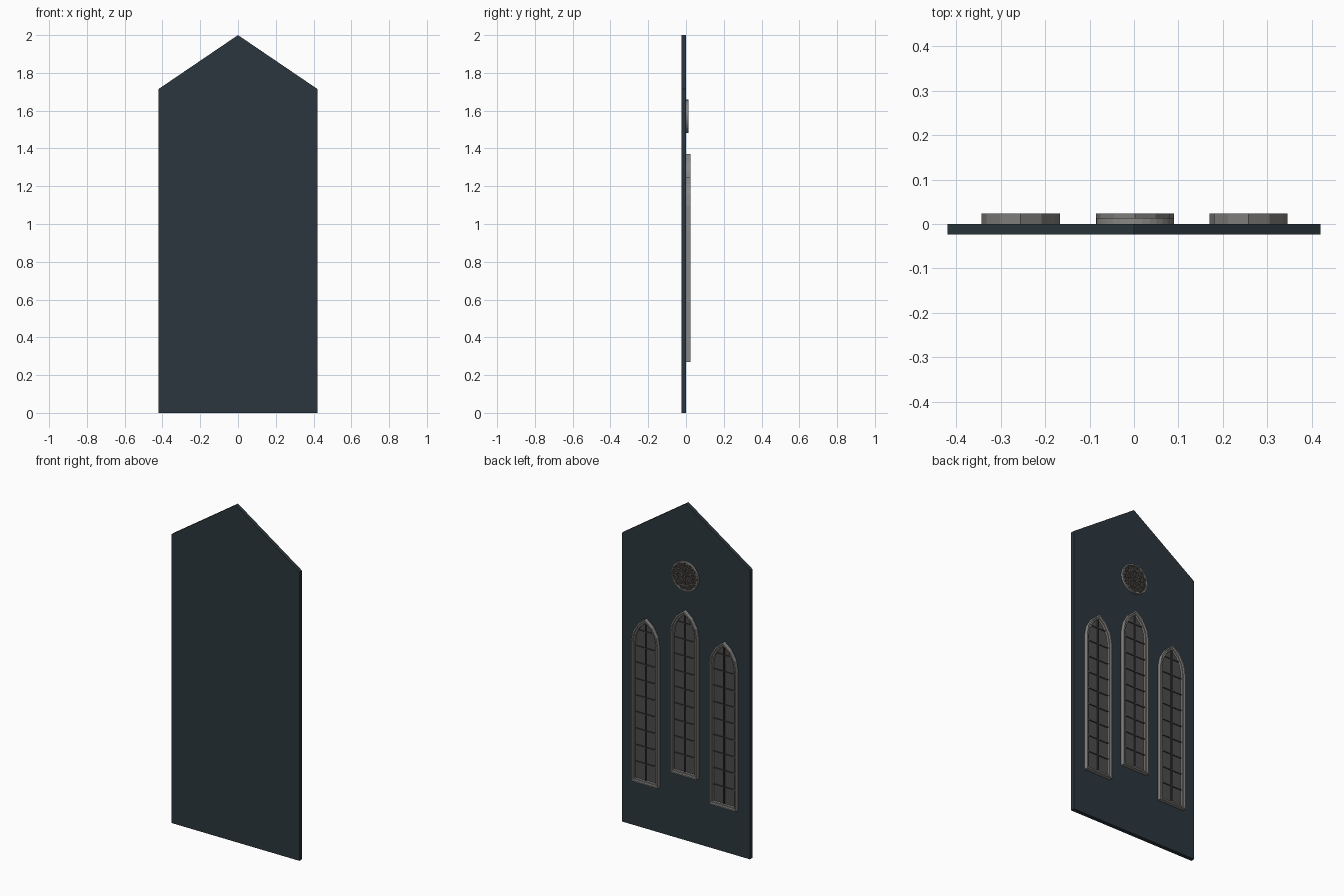
import bpy, bmesh
from math import sin, cos, acos, sqrt, pi, tau

if "Cube" in bpy.data.objects:
    bpy.data.objects.remove(bpy.data.objects["Cube"])

HW, HEIGHT = 0.088, 0.98          # window half width and height
SPRING = HEIGHT - HW * sqrt(3)    # where the pointed arch begins


def mat(name, rgb):
    m = bpy.data.materials.new(name)
    m.diffuse_color = (*rgb, 1)
    m.use_nodes = True
    m.node_tree.nodes["Principled BSDF"].inputs["Base Color"].default_value = m.diffuse_color
    return m


SLATE = mat("slate", (0.024, 0.037, 0.047))
STONE = mat("stone", (0.25, 0.245, 0.235))
GLASS = mat("glass", (0.07, 0.07, 0.07))
LEAD = mat("lead", (0.045, 0.045, 0.045))
ROSE = mat("rose_stone", (0.13, 0.12, 0.11))
ROSE_BACK = mat("rose_glass", (0.035, 0.033, 0.03))


def finish(name, bm, material, loc=(0, 0, 0)):
    bmesh.ops.recalc_face_normals(bm, faces=bm.faces)
    me = bpy.data.meshes.new(name)
    bm.to_mesh(me)
    bm.free()
    me.materials.append(material)
    ob = bpy.data.objects.new(name, me)
    ob.location = loc
    bpy.context.collection.objects.link(ob)
    return ob


def loft(bm, loops, cap=False):
    """Bridge closed loops of (x, y, z) points; optionally cap both ends."""
    rings = [[bm.verts.new(p) for p in lp] for lp in loops]
    n = len(rings[0])
    for a, b in zip(rings, rings[1:]):
        for i in range(n):
            j = (i + 1) % n
            bm.faces.new((a[i], a[j], b[j], b[i]))
    if cap:
        bm.faces.new(rings[0])
        bm.faces.new(rings[-1])


def arch(d, y):
    """Pointed arch outline inset by d at depth y."""
    r = 2 * HW - d
    top = acos(HW / r)
    right = [(r * cos(top * k / 3) - HW, SPRING + r * sin(top * k / 3)) for k in range(4)]
    left = [(-x, z) for x, z in right[2::-1]]
    return [(x, y, z) for x, z in [(-HW + d, d), (HW - d, d)] + right + left]


def circle(r, y, n=32, cx=0, cz=0):
    return [(cx + r * cos(tau * i / n), y, cz + r * sin(tau * i / n)) for i in range(n)]


def bar(bm, a, b, w, y0, y1):
    """Flat strip between two (x, z) points."""
    dx, dz = b[0] - a[0], b[1] - a[1]
    s = w / 2 / sqrt(dx * dx + dz * dz)
    nx, nz = -dz * s, dx * s
    pts = [(a[0] + nx, a[1] + nz), (b[0] + nx, b[1] + nz),
           (b[0] - nx, b[1] - nz), (a[0] - nx, a[1] - nz)]
    loft(bm, [[(x, y, z) for x, z in pts] for y in (y0, y1)], cap=True)


# Gabled wall slab
bm = bmesh.new()
gable = [(-0.42, 0), (0.42, 0), (0.42, 1.715), (0, 2), (-0.42, 1.715)]
loft(bm, [[(x, y, z) for x, z in gable] for y in (-0.0235, 0)], cap=True)
finish("wall", bm, SLATE)

# Three lancet windows, the middle one raised
for side, x, z in (("left", -0.255, 0.27), ("middle", 0.002, 0.39), ("right", 0.258, 0.27)):
    loc = (x, 0, z)
    # stepped stone surround
    bm = bmesh.new()
    loft(bm, [arch(0, 0), arch(0, 0.0235), arch(0.008, 0.0235), arch(0.011, 0.016),
              arch(0.018, 0.016), arch(0.02, 0.004)])
    finish(f"{side}_window_frame", bm, STONE, loc)
    # glass
    bm = bmesh.new()
    loft(bm, [arch(0.017, 0.002), arch(0.017, 0.006)], cap=True)
    finish(f"{side}_window_glass", bm, GLASS, loc)
    # glazing bars
    bm = bmesh.new()
    d = 0.019
    apex = SPRING + sqrt((2 * HW - d) ** 2 - HW ** 2)
    bar(bm, (0, d), (0, apex), 0.008, 0.005, 0.012)
    for k in range(1, 10):
        h = 0.02 + k * 0.098
        half = sqrt((2 * HW - d) ** 2 - max(0, h - SPRING) ** 2) - HW
        bar(bm, (-half, h), (half, h), 0.006, 0.005, 0.011)
    finish(f"{side}_window_bars", bm, LEAD, loc)

# Rose window: backing disc, outer rim and tracery
loc = (0.002, 0, 1.57)
bm = bmesh.new()
loft(bm, [circle(0.084, 0), circle(0.084, 0.005)], cap=True)
finish("rose_glass", bm, ROSE_BACK, loc)

bm = bmesh.new()
loft(bm, [circle(0.088, 0), circle(0.088, 0.013), circle(0.081, 0.013), circle(0.079, 0.004)])
finish("rose_rim", bm, STONE, loc)

bm = bmesh.new()
for r, w in ((0.054, 0.005), (0.02, 0.006)):
    loft(bm, [circle(r, 0.004), circle(r, 0.011), circle(r - w, 0.011), circle(r - w, 0.004)])
for i in range(12):
    a = tau * i / 12
    bar(bm, (0.015 * cos(a), 0.015 * sin(a)), (0.052 * cos(a), 0.052 * sin(a)), 0.004, 0.004, 0.010)
    b = a + pi / 12
    cx, cz = 0.067 * cos(b), 0.067 * sin(b)
    loft(bm, [circle(r, y, 10, cx, cz) for r, y in
              ((0.015, 0.004), (0.015, 0.010), (0.011, 0.010), (0.011, 0.004))])
loft(bm, [circle(0.007, 0.004, 12), circle(0.007, 0.011, 12)], cap=True)
finish("rose_tracery", bm, ROSE, loc)
